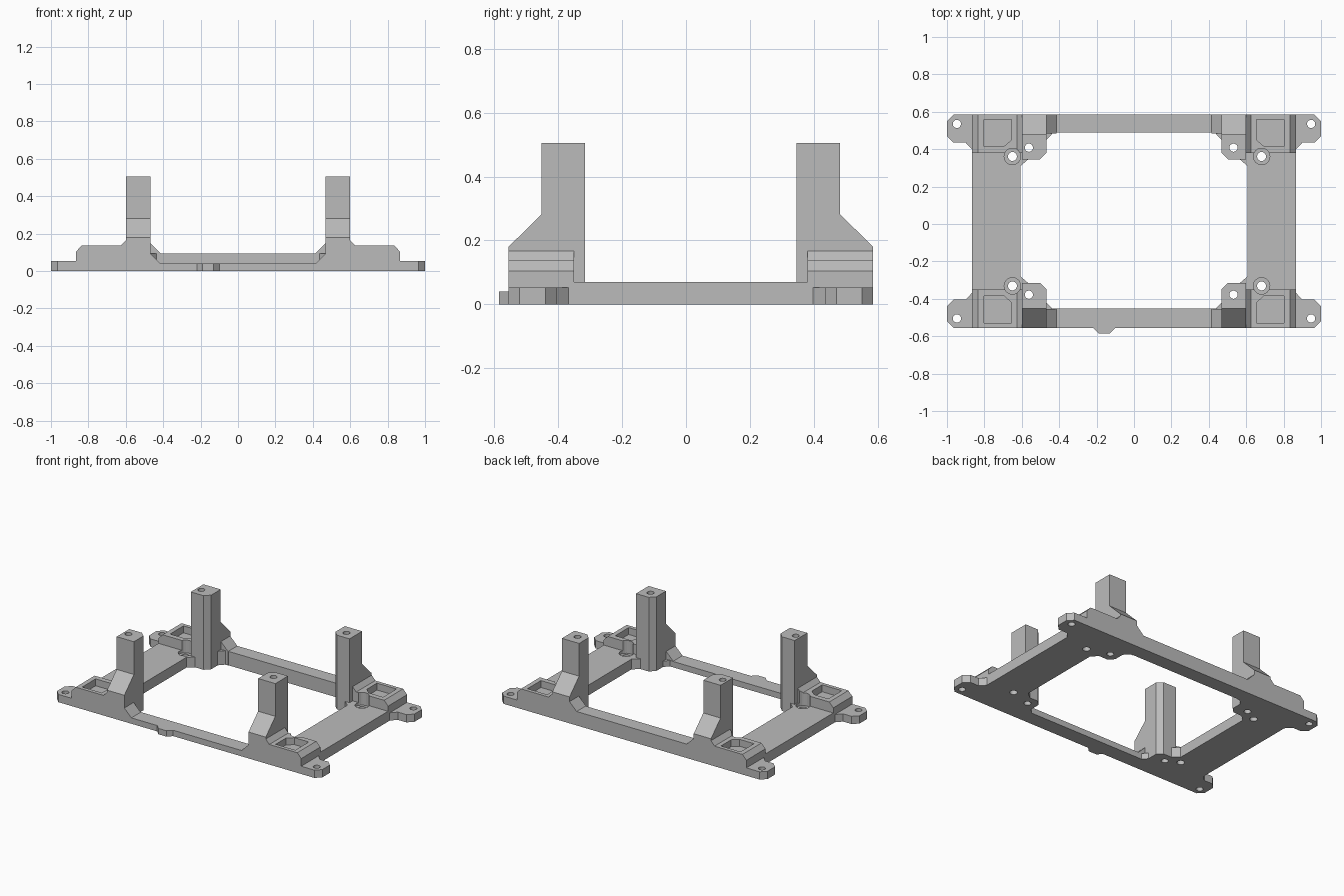
import bpy
import bmesh
from math import cos, sin, pi

cube = bpy.data.objects.get("Cube")
if cube:
    bpy.data.objects.remove(cube, do_unlink=True)

YC = 0.015      # middle of the frame in depth
HALF = 0.57     # half depth of the frame
solids, cutters = [], []


def prism(name, pts, lo, hi, axis="z", store=solids):
    """Extrude a closed 2D outline along one axis."""
    place = {"x": lambda a, b, c: (c, a, b),
             "y": lambda a, b, c: (a, c, b),
             "z": lambda a, b, c: (a, b, c)}[axis]
    bm = bmesh.new()
    low = [bm.verts.new(place(a, b, lo)) for a, b in pts]
    high = [bm.verts.new(place(a, b, hi)) for a, b in pts]
    bm.faces.new(low)
    bm.faces.new(high)
    for i in range(len(pts)):
        j = (i + 1) % len(pts)
        bm.faces.new((low[i], low[j], high[j], high[i]))
    bmesh.ops.recalc_face_normals(bm, faces=bm.faces)
    mesh = bpy.data.meshes.new(name)
    bm.to_mesh(mesh)
    bm.free()
    obj = bpy.data.objects.new(name, mesh)
    bpy.context.scene.collection.objects.link(obj)
    store.append(obj)
    return obj


def rect(x0, x1, y0, y1):
    return [(x0, y0), (x1, y0), (x1, y1), (x0, y1)]


def drill(x, y, r, lo, hi, n=24):
    ring = [(x + r * cos(2 * pi * i / n), y + r * sin(2 * pi * i / n)) for i in range(n)]
    prism("drill", ring, lo, hi, "z", cutters)


def corner(s, t):
    """One corner; s is the side (+1 left), t the end (+1 back)."""
    def plan(pts):
        return [(s * x, YC + t * y) for x, y in pts]

    def span(a, b):
        return sorted((YC + t * a, YC + t * b))

    # mounting ear with clipped corners
    prism("ear", plan([(0.8, HALF), (0.965, HALF), (1, 0.535), (1, 0.455), (0.965, 0.42),
                       (0.9, 0.42), (0.865, 0.382), (0.8, 0.382)]), 0, 0.053)
    # raised block
    block = [(0.53, 0), (0.865, 0), (0.865, 0.105), (0.835, 0.137),
             (0.625, 0.137), (0.597, 0.168), (0.53, 0.168)]
    prism("block", [(s * x, z) for x, z in block], *span(0.365, HALF), "y")
    # tall post with clipped inner edge
    prism("post", plan([(0.598, HALF), (0.468, HALF), (0.468, 0.365), (0.502, 0.331),
                        (0.598, 0.331)]), 0, 0.505)
    # web joining post and side rail
    prism("web", plan([(0.565, 0.331), (0.607, 0.295), (0.63, 0.295), (0.63, 0.4),
                       (0.565, 0.4)]), 0, 0.07)
    # sloped gusset and small fillet towards the cross rail
    rail = 0.095 if t > 0 else 0.04
    gusset = [(0.5, 0), (0.415, 0), (0.415, rail), (0.468, rail + 0.053), (0.5, rail + 0.053)]
    prism("gusset", [(s * x, z) for x, z in gusset], *span(0.47, HALF), "y")
    prism("fillet", plan([(0.5, 0.435), (0.468, 0.435), (0.435, 0.47), (0.435, 0.5),
                          (0.5, 0.5)]), 0, rail)

    # sloped outer face of the post
    wedge = [(0.467, 0.6), (0.467, 0.282), (HALF, 0.18), (0.7, 0.18), (0.7, 0.6)]
    prism("wedge", [(YC + t * y, z) for y, z in wedge], *sorted((s * 0.4, s * 0.7)), "x", cutters)
    # pocket in the block
    prism("pocket", plan([(0.803, 0.545), (0.655, 0.545), (0.655, 0.435), (0.695, 0.4),
                          (0.803, 0.4)]), 0.09, 0.3, "z", cutters)
    # bolt holes
    drill(s * 0.947, YC + t * 0.52, 0.022, -0.1, 0.3)
    drill(0.532 if s > 0 else -0.562, YC + t * 0.393, 0.022, -0.1, 0.7)
    screw_x = 0.682 if s > 0 else -0.65
    drill(screw_x, YC + t * 0.346, 0.024, -0.1, 0.3)
    drill(screw_x, YC + t * 0.346, 0.044, 0.05, 0.3)


# side rails
for s in (-1, 1):
    prism("side_rail", rect(*sorted((s * 0.607, s * 0.865)), YC - 0.5, YC + 0.5), 0, 0.07)
# cross rails, the front one lower
prism("back_rail", rect(-0.65, 0.65, YC + 0.473, YC + HALF), 0, 0.095)
prism("front_rail", rect(-0.65, 0.65, YC - HALF, YC - 0.467), 0, 0.04)
# small nub on the front rail
prism("nub", [(-0.22, -0.54), (-0.22, -0.555), (-0.19, -0.585), (-0.13, -0.585),
              (-0.1, -0.555), (-0.1, -0.54)], 0, 0.04)
for s in (-1, 1):
    for t in (-1, 1):
        corner(s, t)

# merge the solids, then cut
frame = solids[0]
for op, group in (("UNION", solids[1:]), ("DIFFERENCE", cutters)):
    for part in group:
        part.hide_render = True
        mod = frame.modifiers.new(part.name, "BOOLEAN")
        mod.operation = op
        mod.solver = "EXACT"
        mod.object = part
bpy.context.view_layer.update()
graph = bpy.context.evaluated_depsgraph_get()
merged = bpy.data.meshes.new_from_object(frame.evaluated_get(graph))
frame.modifiers.clear()
frame.data = merged
for part in solids[1:] + cutters:
    bpy.data.objects.remove(part, do_unlink=True)
frame.name = "mounting_frame"
merged.name = "mounting_frame"

# plain grey
grey = bpy.data.materials.new("grey")
grey.use_nodes = True
color = (0.5, 0.5, 0.5, 1)
grey.diffuse_color = color
grey.node_tree.nodes["Principled BSDF"].inputs["Base Color"].default_value = color
merged.materials.clear()
merged.materials.append(grey)
for poly in merged.polygons:
    poly.material_index = 0
    poly.use_smooth = False
